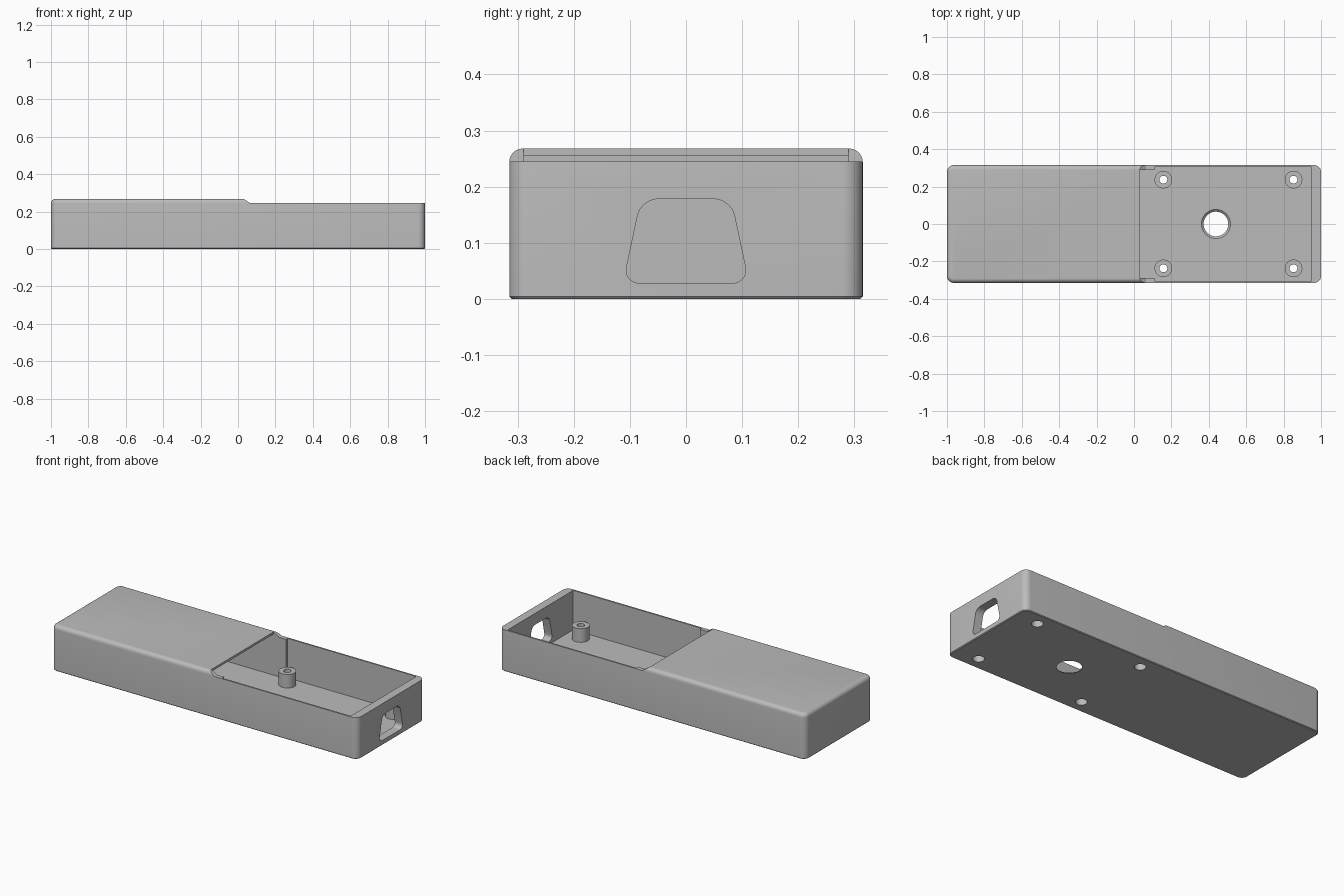
import bpy, bmesh, math
from mathutils import Matrix

if "Cube" in bpy.data.objects:
    bpy.data.objects.remove(bpy.data.objects["Cube"])

grey = bpy.data.materials.new("light_grey_plastic")
grey.diffuse_color = (0.5, 0.5, 0.5, 1)
grey.use_nodes = True
grey.node_tree.nodes["Principled BSDF"].inputs["Base Color"].default_value = grey.diffuse_color


def make(name, bm):
    bmesh.ops.recalc_face_normals(bm, faces=bm.faces)
    me = bpy.data.meshes.new(name)
    bm.to_mesh(me)
    bm.free()
    ob = bpy.data.objects.new(name, me)
    bpy.context.collection.objects.link(ob)
    me.materials.append(grey)
    return ob


def box_bm(x0, x1, y0, y1, z0, z1):
    bm = bmesh.new()
    bmesh.ops.create_cube(bm, size=1)
    for v in bm.verts:
        v.co = ((x0 + x1) / 2 + v.co.x * (x1 - x0),
                (y0 + y1) / 2 + v.co.y * (y1 - y0),
                (z0 + z1) / 2 + v.co.z * (z1 - z0))
    return bm


def box(*args):
    return make("cutter", box_bm(*args))


def cone(x, y, z0, z1, r0, r1=None, name="cutter"):
    bm = bmesh.new()
    bmesh.ops.create_cone(bm, cap_ends=True, segments=40, radius1=r0,
                          radius2=r0 if r1 is None else r1, depth=z1 - z0,
                          matrix=Matrix.Translation((x, y, (z0 + z1) / 2)))
    return make(name, bm)


def prism(points, offset):
    bm = bmesh.new()
    f = bm.faces.new([bm.verts.new(p) for p in points])
    r = bmesh.ops.extrude_face_region(bm, geom=[f])
    bmesh.ops.translate(bm, vec=offset,
                        verts=[g for g in r["geom"] if isinstance(g, bmesh.types.BMVert)])
    return make("cutter", bm)


def boolean(ob, tool, op="DIFFERENCE"):
    m = ob.modifiers.new("cut", "BOOLEAN")
    m.object, m.operation, m.solver = tool, op, "EXACT"
    bpy.context.view_layer.objects.active = ob
    bpy.ops.object.modifier_apply(modifier=m.name)
    bpy.data.objects.remove(tool, do_unlink=True)


# Outer shell: rounded corners, filleted top, tiny chamfer below
bm = box_bm(-1, 1, -0.315, 0.315, 0, 0.268)
upright = [e for e in bm.edges if abs(e.verts[0].co.z - e.verts[1].co.z) > 0.1]
bmesh.ops.bevel(bm, geom=upright, offset=0.036, segments=8, profile=0.5, affect="EDGES")
for z, size, seg in ((0.268, 0.024, 6), (0, 0.004, 1)):
    rim = [e for e in bm.edges if all(abs(v.co.z - z) < 1e-5 for v in e.verts)]
    bmesh.ops.bevel(bm, geom=rim, offset=size, segments=seg, profile=0.5, affect="EDGES")
case = make("case_body", bm)

# Lowered rim on the right half with a short ramp
boolean(case, prism([(0.027, -1, 0.27), (0.065, -1, 0.245), (2, -1, 0.245), (2, -1, 0.27)],
                    (0, 2, 0)))
# Open tray, covered chamber, and the opening next to the lid
boolean(case, box(0.11, 0.95, -0.305, 0.305, 0.012, 1))
boolean(case, box(-0.96, 0.12, -0.29, 0.29, 0.012, 0.255))
boolean(case, box(0.03, 0.12, -0.29, 0.29, 0.2, 1))

# Screw posts, bored through and counterbored from below
for x in (0.157, 0.853):
    for y in (-0.237, 0.237):
        boolean(case, cone(x, y, 0.006, 0.092, 0.047), "UNION")
        boolean(case, cone(x, y, -0.1, 0.05, 0.031))
        boolean(case, cone(x, y, 0.03, 0.2, 0.021))

# Central floor hole with chamfered top
boolean(case, cone(0.438, 0, -0.1, 0.1, 0.066))
boolean(case, cone(0.438, 0, 0.001, 0.013, 0.065, 0.079))

# Rounded trapezoid port in the right wall
bm = bmesh.new()
corners = [(-0.112, 0.028), (0.112, 0.028), (0.08, 0.178), (-0.08, 0.178)]
low = [bm.verts.new((0.9, y, z)) for y, z in corners]
high = [bm.verts.new((1.1, y, z)) for y, z in corners]
bm.faces.new(low)
bm.faces.new(high)
for i in range(4):
    j = (i + 1) % 4
    bm.faces.new((low[i], low[j], high[j], high[i]))
along = [e for e in bm.edges if abs(e.verts[0].co.x - e.verts[1].co.x) > 0.1]
bmesh.ops.bevel(bm, geom=along, offset=0.03, segments=8, profile=0.5, affect="EDGES")
boolean(case, make("cutter", bm))

case.data.materials.clear()
case.data.materials.append(grey)
for p in case.data.polygons:
    p.material_index = 0
bpy.ops.object.select_all(action="DESELECT")
case.select_set(True)
bpy.context.view_layer.objects.active = case
bpy.ops.object.shade_smooth_by_angle(angle=math.radians(30))
